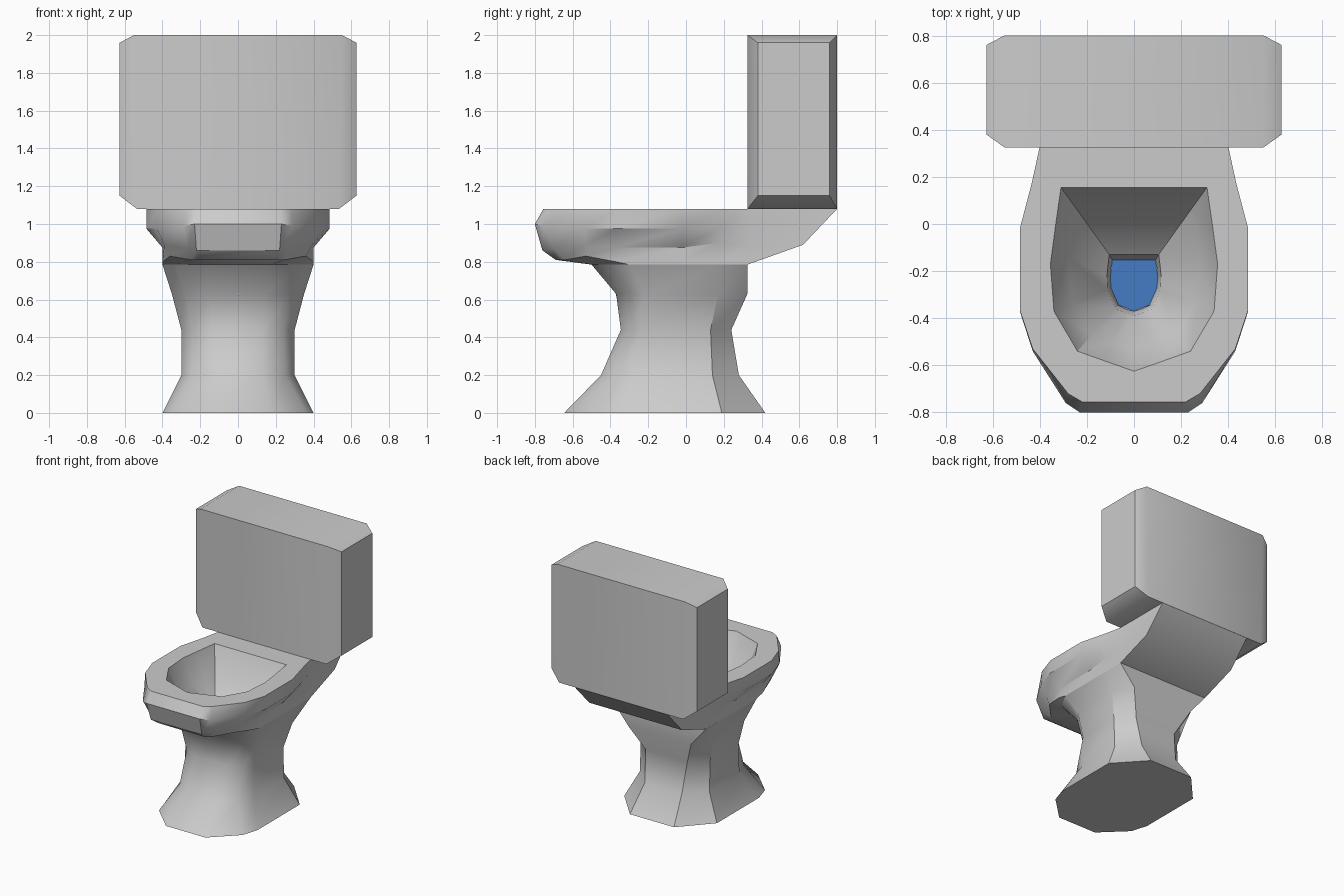
import bpy, bmesh, math
from mathutils import Vector

if "Cube" in bpy.data.objects:
    bpy.data.objects.remove(bpy.data.objects["Cube"])


def finish(bm, name, angle=35):
    bmesh.ops.remove_doubles(bm, verts=bm.verts[:], dist=0.0005)
    me = bpy.data.meshes.new(name)
    bm.to_mesh(me)
    bm.free()
    ob = bpy.data.objects.new(name, me)
    bpy.context.collection.objects.link(ob)
    bpy.ops.object.select_all(action='DESELECT')
    ob.select_set(True)
    bpy.context.view_layer.objects.active = ob
    bpy.ops.object.shade_smooth_by_angle(angle=math.radians(angle))
    return ob


def at(z, pts):
    return [(x, y, z) for x, y in pts]


def loft(name, rings, cap_start=False, cap_end=False):
    """Skin half outlines (front to back, mirrored in x) in order."""
    bm = bmesh.new()
    loops = []
    for half in rings:
        full = list(half) + [(-x, y, z) for x, y, z in reversed(half)]
        loops.append([bm.verts.new(p) for p in full])
    for a, b in zip(loops, loops[1:]):
        n = len(a)
        for i in range(n):
            j = (i + 1) % n
            bm.faces.new((a[i], a[j], b[j], b[i]))
    if cap_start:
        bm.faces.new(loops[0][::-1])
    if cap_end:
        bm.faces.new(loops[-1])
    return finish(bm, name)


# Pedestal: flared foot, narrow waist, flaring up to the bowl
foot = at(0.0, [(.17, -.645), (.36, -.46), (.40, -.33), (.40, .19), (.19, .42)])
ankle = at(.20, [(.13, -.45), (.25, -.36), (.30, -.23), (.30, .14), (.16, .28)])
waist = at(.44, [(.13, -.345), (.24, -.29), (.30, -.22), (.30, .13), (.18, .24)])
flare = at(.63, [(.15, -.37), (.28, -.31), (.35, -.22), (.35, .17), (.27, .325)])
neck = at(.785, [(.17, -.50), (.33, -.43), (.40, -.30), (.40, .18), (.40, .325)])
loft("pedestal", [foot, ankle, waist, flare, neck], cap_start=True)

# Bowl shell: underside, rim and rear shelf that carries the tank
under = [neck[0], neck[0], neck[1], neck[2], (.40, -.02, .785), neck[3], neck[4], neck[4]]
belly = [(.20, -.69, .81), (.25, -.64, .81), (.36, -.53, .83), (.40, -.37, .80),
         (.40, -.02, .80), (.40, .18, .80), (.40, .325, .80), (.40, .325, .785)]
tuck = [(.22, -.76, .86), (.27, -.70, .87), (.39, -.53, .89), (.40, -.37, .875),
        (.40, -.02, .875), (.40, .17, .90), (.40, .33, .88), (.40, .62, .89)]
bulge = [(.23, -.80, 1.0), (.29, -.76, .99), (.43, -.54, .975), (.485, -.37, .975),
         (.485, -.02, .975), (.435, .17, .975), (.40, .33, .98), (.40, .80, 1.08)]
rim = at(1.08, [(.22, -.755), (.28, -.72), (.43, -.53), (.485, -.365),
                (.485, -.02), (.435, .17), (.40, .33), (.40, .80)])
opening = at(1.08, [(0, -.625), (.12, -.583), (.24, -.54), (.34, -.37),
                    (.355, -.17), (.335, -.02), (.31, .155), (.31, .155)])
loft("bowl_shell", [under, belly, tuck, bulge, rim, opening])

# Basin: steep wall, sloping floor, sump with water
ledge = at(.88, [(0, -.53), (.09, -.505), (.18, -.47), (.26, -.34),
                 (.28, -.14), (.265, -.03), (.245, .065), (.245, .065)])
sump_top = at(.72, [(0, -.39), (.04, -.375), (.08, -.36), (.112, -.28),
                    (.115, -.22), (.11, -.17), (.105, -.13), (.105, -.13)])
sump_low = at(.62, [(0, -.37), (.035, -.36), (.065, -.345), (.098, -.27),
                    (.10, -.22), (.097, -.185), (.092, -.152), (.092, -.152)])
loft("basin", [opening, ledge, sump_top, sump_low])

# Water surface
bm = bmesh.new()
half = [sump_low[i] for i in (0, 2, 3, 4, 6)]
bm.faces.new([bm.verts.new(p) for p in half + [(-x, y, z) for x, y, z in half[:0:-1]]])
water = finish(bm, "water")
blue = bpy.data.materials.new("water_blue")
blue.diffuse_color = (0.06, 0.2, 0.55, 1)
blue.use_nodes = True
blue.node_tree.nodes["Principled BSDF"].inputs["Base Color"].default_value = blue.diffuse_color
water.data.materials.append(blue)

# Tank: box whose two ends are pushed out into bevelled panels
bm = bmesh.new()
bmesh.ops.create_cube(bm, size=1)
for v in bm.verts:
    v.co = Vector((v.co.x * 1.10, .563 + v.co.y * .475, 1.54 + v.co.z * .92))
bm.normal_update()
ends = [f for f in bm.faces if abs(f.normal.x) > .9]
for f in bmesh.ops.extrude_discrete_faces(bm, faces=ends)["faces"]:
    for v in f.verts:
        v.co = (math.copysign(.627, v.co.x),
                .76 if v.co.y > .56 else .38,
                1.96 if v.co.z > 1.54 else 1.15)
# taper the lower corners slightly
for v in bm.verts:
    if v.co.z < 1.09:
        v.co.x = math.copysign(.535, v.co.x)
bmesh.ops.recalc_face_normals(bm, faces=bm.faces[:])
finish(bm, "tank", 38)
